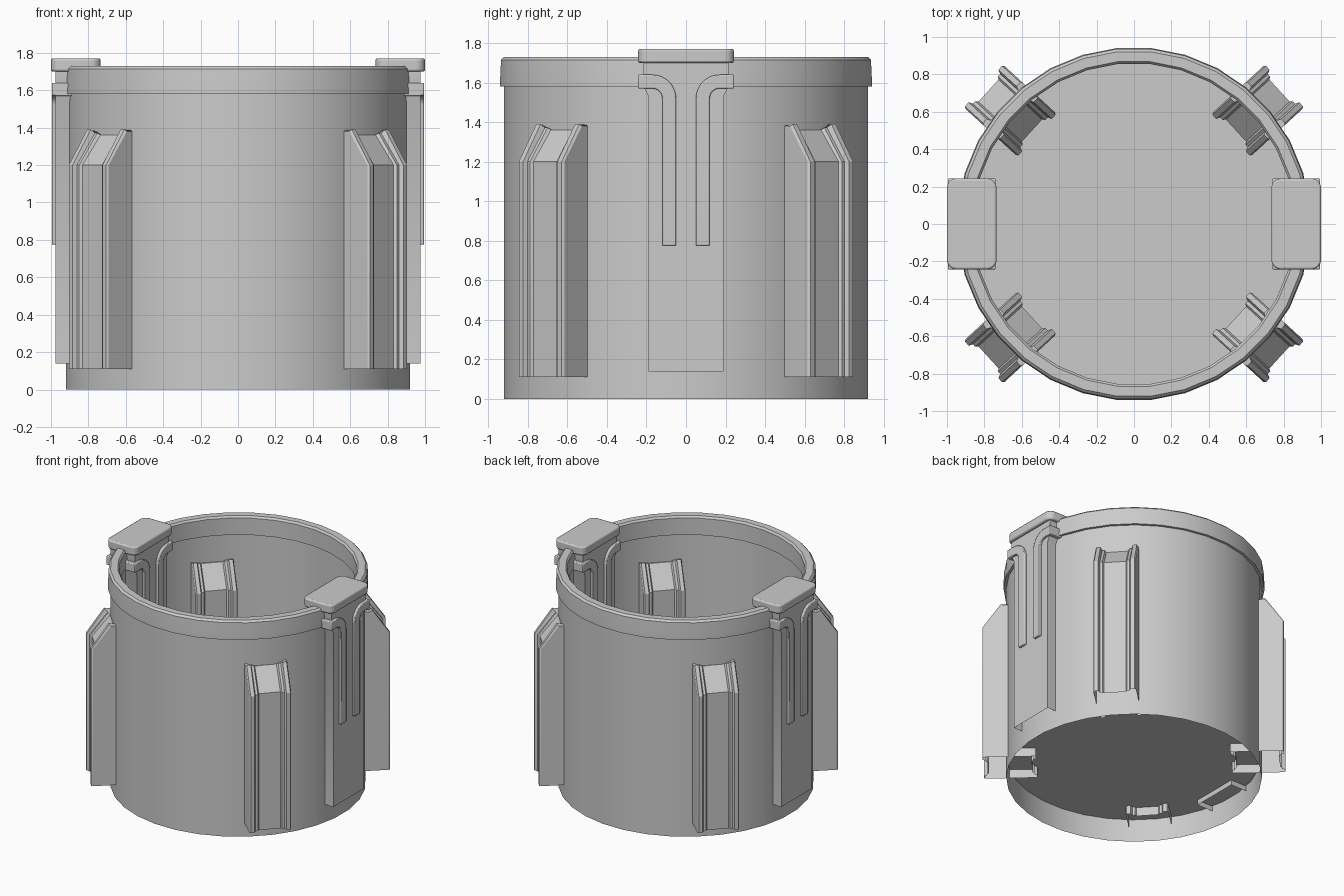
import bpy, bmesh
from math import sin, cos, pi, radians

if "Cube" in bpy.data.objects:
    bpy.data.objects.remove(bpy.data.objects["Cube"])

SEG = 32


def make(name, bm, mirror=(False, False), bevel=0.0):
    """Turn a bmesh into a smooth-by-angle object with optional bevel and mirror."""
    bmesh.ops.recalc_face_normals(bm, faces=bm.faces)
    me = bpy.data.meshes.new(name)
    bm.to_mesh(me)
    bm.free()
    ob = bpy.data.objects.new(name, me)
    bpy.context.collection.objects.link(ob)
    bpy.ops.object.select_all(action='DESELECT')
    ob.select_set(True)
    bpy.context.view_layer.objects.active = ob
    bpy.ops.object.shade_smooth_by_angle(angle=radians(30))
    if bevel:
        b = ob.modifiers.new("edge_bevel", 'BEVEL')
        b.width, b.segments, b.limit_method = bevel, 2, 'ANGLE'
        b.angle_limit = radians(40)
    if any(mirror):
        m = ob.modifiers.new("mirror", 'MIRROR')
        m.use_axis = (mirror[0], mirror[1], False)
        m.use_mirror_merge = False
    return ob


def loft(rings, cap_start=True, cap_end=True, closed=False):
    """Join rings of 3D points (each ring a closed loop) into a surface."""
    bm = bmesh.new()
    vs = [[bm.verts.new(p) for p in r] for r in rings]
    n = len(vs[0])
    pairs = list(zip(vs, vs[1:])) + ([(vs[-1], vs[0])] if closed else [])
    for a, b in pairs:
        for i in range(n):
            j = (i + 1) % n
            bm.faces.new((a[i], a[j], b[j], b[i]))
    if cap_start and not closed:
        bm.faces.new(vs[0])
    if cap_end and not closed:
        bm.faces.new(vs[-1])
    return bm


def circle(r, z):
    return [(r * cos((i + .5) * 2 * pi / SEG), r * sin((i + .5) * 2 * pi / SEG), z)
            for i in range(SEG)]


def arc(cx, cy, r, a0, a1, n):
    return [(cx + r * cos(radians(a0 + (a1 - a0) * i / n)),
             cy + r * sin(radians(a0 + (a1 - a0) * i / n))) for i in range(n + 1)]


# Drum wall (open underneath) and raised floor
make("drum_wall", loft([circle(*p) for p in
     [(.885, .18), (.885, 1.6), (.925, 1.6), (.925, 0)]], False, False))
bm = bmesh.new()
bm.faces.new([bm.verts.new(p) for p in circle(.92, .18)])
make("drum_floor", bm)

# Top rim band
rim = [(.862, 1.58), (.945, 1.58), (.945, 1.61), (.94, 1.715), (.925, 1.73),
       (.872, 1.73), (.86, 1.715)]
make("top_rim", loft([circle(*p) for p in rim], closed=True))

# Four ribs through the wall: flanged section, chamfered top, open bottom
ANG, MID = radians(42.5), .8975
half = [(.155, .012), (.147, 0), (.118, 0), (.108, .022), (.09, .022), (.08, .036)]
side = half + [(-t, k) for t, k in reversed(half)]


def rib_ring(z_out, depth, z_drop):
    pts = [(t, depth - k, z_out - z_drop * k) for t, k in side]
    pts += [(-t, -d, z) for t, d, z in pts]
    c, s = cos(ANG), sin(ANG)
    return [((MID + d) * c - t * s, (MID + d) * s + t * c, z) for t, d, z in pts]


make("wall_ribs", loft([rib_ring(.11, .194, 0), rib_ring(1.2, .194, 0),
                        rib_ring(1.39, .062, .8)], cap_start=False),
     mirror=(True, True))

# Latch plates on both sides, flaring into the neck under the cap, open bottom
plate = [(.14, .19), (1.53, .19), (1.58, .215), (1.71, .215)]
make("latch_plate", loft([[(.76, -w, z), (.975, -w, z), (.975, w, z), (.76, w, z)]
                          for z, w in plate], cap_start=False), mirror=(True, False))

# Hooked strips on the inner and outer faces of each plate
hook = ([(.05, .775)] + arc(.17, 1.52, .12, 180, 90, 8) + [(.243, 1.64), (.243, 1.57)]
        + arc(.17, 1.52, .05, 90, 180, 6) + [(.12, .775)])
make("hooked_strip", loft([[(x, y, z) for y, z in hook] for x in (.74, .995)]),
     mirror=(True, True), bevel=.006)

# Rounded caps
hx, hy, r = .1325, .243, .05
outline = []
for sx, sy, a in [(1, 1, 0), (-1, 1, 90), (-1, -1, 180), (1, -1, 270)]:
    outline += arc(.8675 + sx * (hx - r), sy * (hy - r), r, a, a + 90, 5)
make("latch_cap", loft([[(x, y, z) for x, y in outline] for z in (1.70, 1.77)]),
     mirror=(True, False), bevel=.01)
